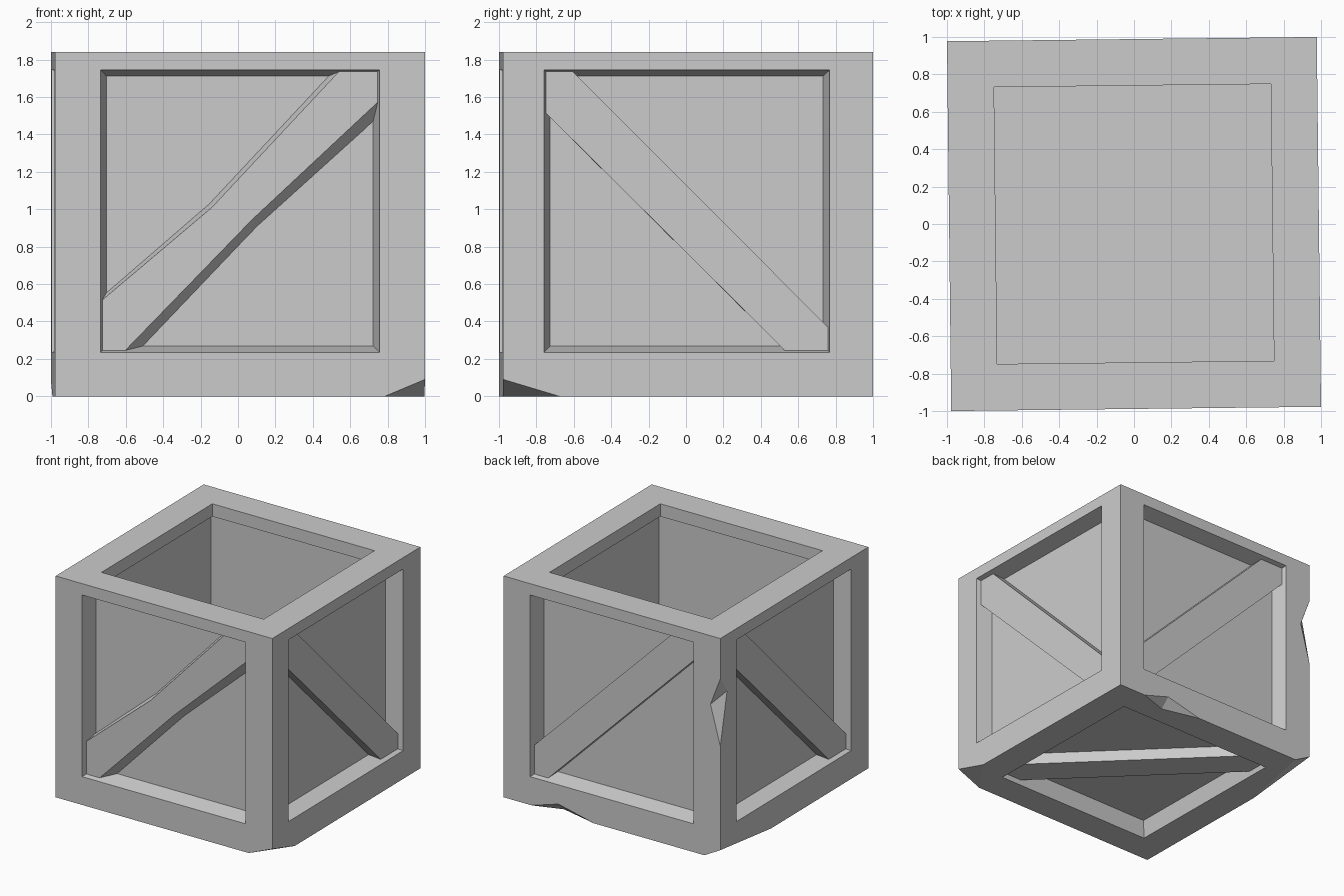
import bpy, bmesh, math
from mathutils import Matrix, Vector

if "Cube" in bpy.data.objects:
    bpy.data.objects.remove(bpy.data.objects["Cube"])

H, TOP = 0.9886, 1.84            # half width and height of the crate
TURN = Matrix.Rotation(0.0115, 4, 'Z')
BAR_D, PANEL_D = 0.04, 0.135     # depth of brace front and of the panel


def side(k):
    """Map (u, height, depth) to side k: 0 front, 1 right, 2 back, 3 left."""
    rot = Matrix.Rotation(k * math.pi / 2, 3, 'Z')
    return lambda u, w, d: rot @ Vector((u, -H + d, w))


def bottom(u, w, d):
    return Vector((u, w, d))


def finish(bm, name):
    bmesh.ops.recalc_face_normals(bm, faces=bm.faces)
    me = bpy.data.meshes.new(name)
    bm.to_mesh(me)
    bm.free()
    ob = bpy.data.objects.new(name, me)
    bpy.context.collection.objects.link(ob)
    return ob


def loft(name, a, b):
    """Solid between two outlines with the same number of points."""
    bm = bmesh.new()
    va, vb = [bm.verts.new(p) for p in a], [bm.verts.new(p) for p in b]
    bm.faces.new(va)
    bm.faces.new(vb[::-1])
    for i in range(len(va)):
        j = (i + 1) % len(va)
        bm.faces.new((va[i], vb[i], vb[j], va[j]))
    return finish(bm, name)


def hull(name, pts):
    bm = bmesh.new()
    for p in pts:
        bm.verts.new(p)
    bmesh.ops.convex_hull(bm, input=bm.verts)
    return finish(bm, name)


def rect(u0, u1, w0, w1):
    return [(u0, w0), (u1, w0), (u1, w1), (u0, w1)]


def box(name, h, z0, z1):
    r = rect(-h, h, -h, h)
    return loft(name, [(x, y, z0) for x, y in r], [(x, y, z1) for x, y in r])


def cut(ob, cutter):
    cutter.hide_render = True
    mod = ob.modifiers.new("cut", 'BOOLEAN')
    mod.operation, mod.solver, mod.object = 'DIFFERENCE', 'EXACT', cutter
    bpy.context.view_layer.objects.active = ob
    bpy.ops.object.modifier_apply(modifier=mod.name)
    bpy.data.objects.remove(cutter)


def recess(fmap, u0, u1, w0, w1):
    """Tapered pocket cutter, extended slightly outside the surface."""
    def ring(d):
        t = 0.033 * d / PANEL_D
        return [fmap(u, w, d) for u, w in rect(u0 + t, u1 - t, w0 + t, w1 - t)]
    cut(crate, loft("recess_cutter", ring(-0.02), ring(PANEL_D)))


def brace(name, fmap, outer, base=None):
    base = base or outer
    ob = loft(name, [fmap(u, w, BAR_D) for u, w in outer],
              [fmap(u, w, PANEL_D + 0.01) for u, w in base])
    ob.matrix_world = TURN


# crate body with hollow inside and overhanging top rim
crate = box("crate_body", H, 0, TOP)
cut(crate, box("cavity_cutter", 0.775, 0.2, 1.735))
cut(crate, box("opening_cutter", 0.74, 1.6, 2.0))

# recessed panels
for k in range(4):
    u0, u1 = (-0.746, 0.746) if k % 2 == 0 else (-0.77, 0.757)
    recess(side(k), u0, u1, 0.235, 1.745)
recess(bottom, -0.742, 0.742, -0.742, 0.742)

# chipped lower corners: corner sign, reach along x, y and z
for sx, sy, a, b, c in ((1, -1, 0.215, 0.3, 0.09), (-1, 1, 0.146, 0.68, 0.08)):
    e = 3.0
    o = Vector((sx * H, sy * H, 0))
    k = 0.05                     # push the cutter past the corner
    far = Vector((sx * k, sy * k, -k))
    g = 1 + k / a + k / b + k / c
    cut(crate, hull("chip_cutter", [o + far,
        o + far + Vector((-sx * a * g, 0, 0)),
        o + far + Vector((0, -sy * b * g, 0)),
        o + far + Vector((0, 0, c * g))]))


def notch(p, q, l, r, out):
    """Two-facet chip in an edge p-q, with l and r on the adjoining faces."""
    p, q, l, r, out = map(Vector, (p, q, l, r, out))
    m = (l + r) / 2
    e = (p + q) / 2 + out
    s = 0.02
    # continue each facet outward so the cutter clears the surface
    l2, r2 = l + (l - r) * 0.3, r + (r - l) * 0.3
    l2, r2 = l2 + (l2 - m) * 0.01, r2 + (r2 - m) * 0.01
    p2, q2 = p + (p - m) * s, q + (q - m) * s
    cut(crate, hull("notch_cutter", [p2, q2, l2, r2, e]))


# notches in the back left upright and the back lower edge
notch((-H, H, 1.505), (-H, H, 0.945), (-H + 0.09, H, 1.27), (-H, H - 0.09, 1.37),
      (-0.05, 0.05, 0))
notch((0.735, H, 0), (0.165, H, 0), (0.49, H, 0.075), (0.49, H - 0.08, 0),
      (0, 0.05, -0.05))
crate.matrix_world = TURN

# front brace, bent in the middle with sloping sides
brace("front_brace", side(0),
      [(-0.736, 0.515), (-0.736, 0.243), (-0.616, 0.243), (0.065, 0.945),
       (0.739, 1.575), (0.739, 1.737), (0.53, 1.737), (-0.15, 1.01)],
      [(-0.72, 0.55), (-0.72, 0.265), (-0.515, 0.265), (0.10, 0.91),
       (0.715, 1.465), (0.715, 1.715), (0.475, 1.715), (-0.165, 1.03)])

# back brace
brace("back_brace", side(2),
      [(-0.736, 0.485), (-0.736, 0.243), (-0.61, 0.243),
       (0.738, 1.59), (0.738, 1.737), (0.52, 1.737)])

# side braces, descending the other way
for k, name in ((1, "right_brace"), (3, "left_brace")):
    brace(name, side(k),
          [(-0.761, 1.737), (-0.761, 1.515), (0.52, 0.243),
           (0.748, 0.243), (0.748, 0.37), (-0.616, 1.737)])

# bottom brace
brace("bottom_brace", bottom,
      [(0.733, -0.733), (0.733, -0.555), (-0.555, 0.733),
       (-0.733, 0.733), (-0.733, 0.555), (0.555, -0.733)])
